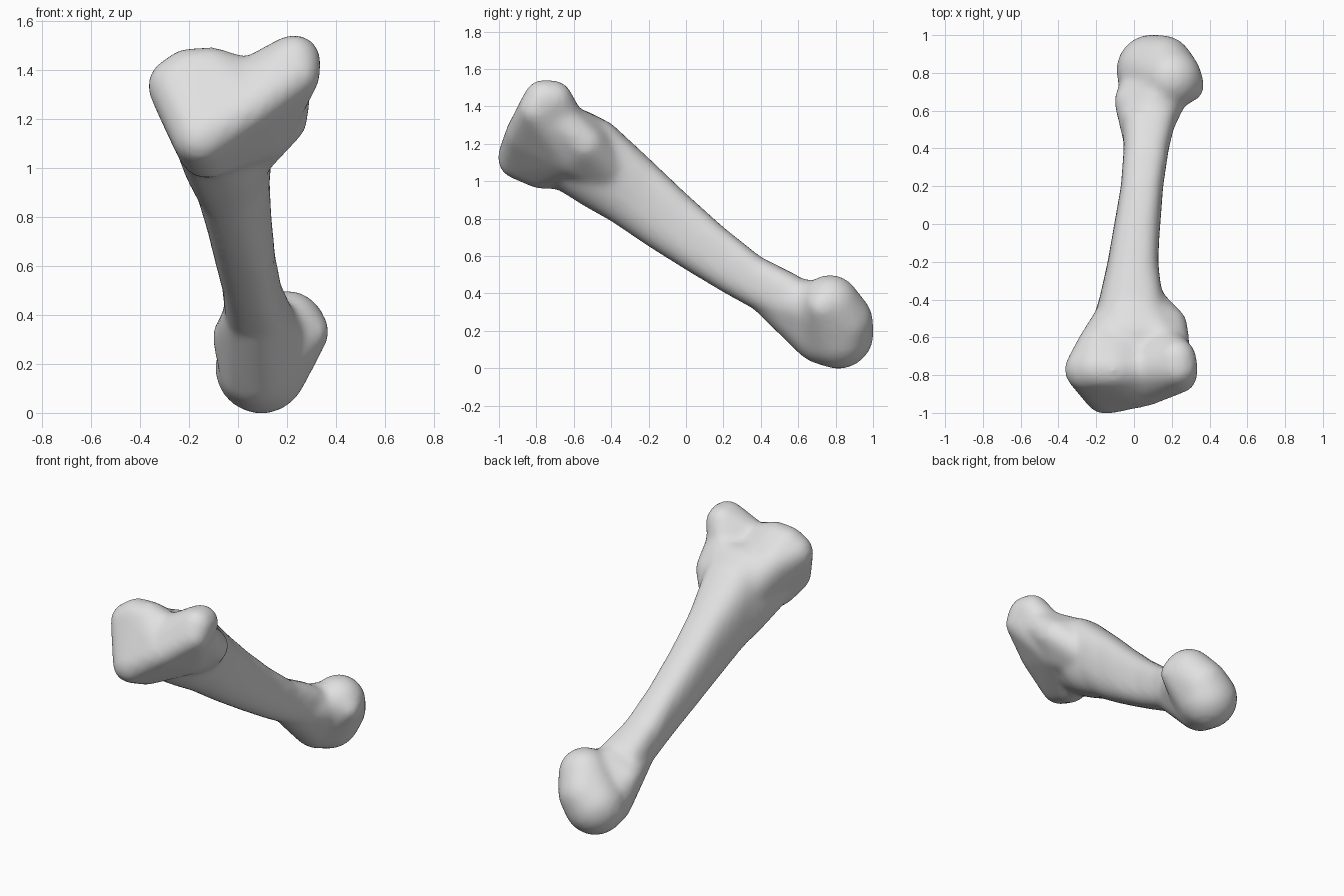
import bpy, bmesh
from math import cos, sin, tau, copysign
from mathutils import Vector

cube = bpy.data.objects.get("Cube")
if cube:
    bpy.data.objects.remove(cube, do_unlink=True)

bm = bmesh.new()
ball = bmesh.new()
bmesh.ops.create_icosphere(ball, subdivisions=3, radius=1)
UNIT = [v.co.copy() for v in ball.verts]
ball.free()


def hull(*spheres):
    """Closed skin around spheres (x, y, z, radius), padded for later softening."""
    verts = [bm.verts.new(Vector((x, y, z)) + u * (r + 0.001 / r))
             for x, y, z, r in spheres for u in UNIT]
    bmesh.ops.convex_hull(bm, input=verts)


def squared(t):
    return copysign(abs(t) ** 0.74, t)


def loft(stations, sides=32, pad=0.005):
    """Boxy round sections (y, left, right, bottom, top), pinched below at the front."""
    rings = []
    for y, x0, x1, z0, z1 in stations:
        x0, x1, z0, z1 = x0 - pad, x1 + pad, z0 - pad, z1 + pad
        pinch = 0.35 * min(1, max(0, (-0.05 - y) / 0.4))
        ring = []
        for i in range(sides):
            c, s = squared(cos(tau * i / sides)), squared(sin(tau * i / sides))
            right = x1 - pinch * (x1 - x0) * (1 - s) / 2
            x = x0 + (right - x0) * (1 + c) / 2
            ring.append(bm.verts.new((x, y, z0 + (z1 - z0) * (1 + s) / 2)))
        rings.append(ring)
    for a, b in zip(rings, rings[1:]):
        for i in range(sides):
            j = (i + 1) % sides
            bm.faces.new((a[i], a[j], b[j], b[i]))
    bm.faces.new(rings[0])
    bm.faces.new(rings[-1][::-1])


# Shaft
loft([(-.70, -.26, .20, .97, 1.39), (-.55, -.23, .24, .875, 1.38),
      (-.40, -.18, .19, .79, 1.305), (-.20, -.135, .14, .655, 1.12),
      (0, -.10, .135, .53, .93), (.20, -.065, .15, .41, .75),
      (.40, -.05, .18, .30, .59), (.60, -.06, .23, .18, .49)])

# Upper end: two lobes sharing a low front corner, with a saddle between them
left_lobe = (-.25, -.77, 1.335, .11)
left_crest = (-.20, -.765, 1.37, .11)
left_back = (-.18, -.65, 1.29, .115)
left_top = (-.11, -.77, 1.385, .10)
saddle = (.04, -.77, 1.335, .10)
corner = (-.15, -.89, 1.125, .11)
lip = (.06, -.87, 1.25, .085)
under = (-.13, -.77, 1.07, .105)
middle = (-.04, -.49, 1.12, .15)
back = (.03, -.50, 1.19, .14)
right_low = (.24, -.80, 1.38, .085)
right_lobe = (.23, -.76, 1.435, .10)
right_back = (.225, -.71, 1.435, .095)
flank = (.08, -.60, 1.16, .13)
hull(left_lobe, left_crest, left_back, left_top, saddle, corner, lip, under, middle)
hull(right_lobe, right_back, right_low, saddle, corner, lip, under, flank)

# Side bump below the right lobe
hull((.18, -.54, 1.20, .095), (.19, -.68, 1.33, .10), flank, back,
     (-.03, -.36, 1.01, .12))

# Lower end: rounded head with a side point, blended into the shaft
ball_end = (.095, .815, .185, .185)
crown = (.20, .77, .34, .155)
heel = (.15, .835, .25, .16)
inner = (.07, .72, .17, .14)
hull(ball_end, crown, heel, inner, (.29, .73, .33, .07))
hull(inner, (.13, .66, .33, .135), (-.01, .65, .31, .085),
     (.05, .62, .22, .10), (.06, .47, .38, .115))

bmesh.ops.delete(bm, geom=[v for v in bm.verts if not v.link_faces], context='VERTS')
bmesh.ops.recalc_face_normals(bm, faces=bm.faces)
mesh = bpy.data.meshes.new("bone")
bm.to_mesh(mesh)
bm.free()
bone = bpy.data.objects.new("bone", mesh)
bpy.context.collection.objects.link(bone)

# Fuse the parts and soften the joints
remesh = bone.modifiers.new("fuse", 'REMESH')
remesh.mode = 'VOXEL'
remesh.voxel_size = 0.018
remesh.use_smooth_shade = True
soften = bone.modifiers.new("soften", 'SMOOTH')
soften.factor = 0.5
soften.iterations = 16

# Pale grey surface
colour = (.75, .75, .75, 1)
mat = bpy.data.materials.new("pale grey")
mat.use_nodes = True
mat.diffuse_color = colour
mat.node_tree.nodes["Principled BSDF"].inputs["Base Color"].default_value = colour
mesh.materials.append(mat)
